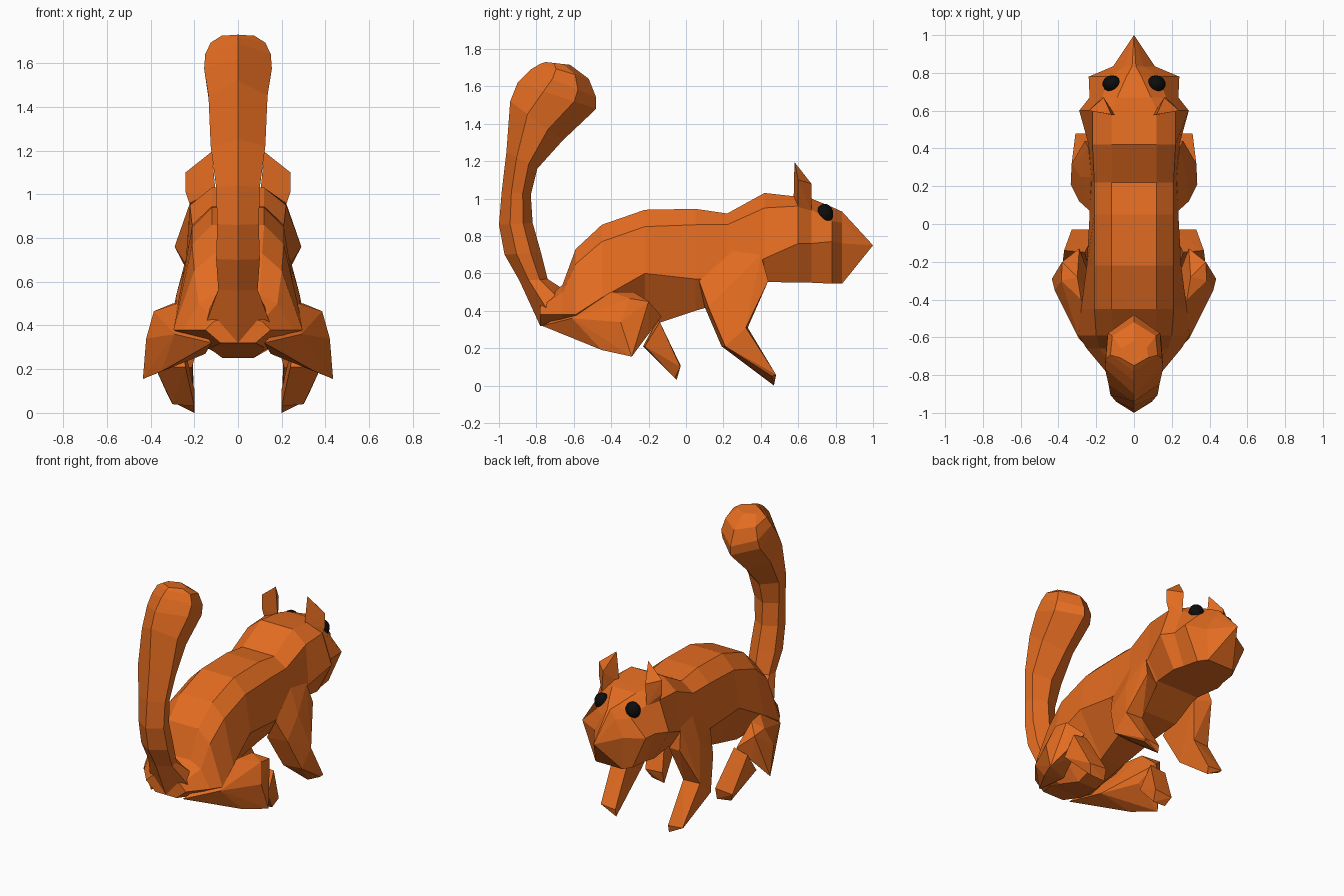
import bpy, bmesh
from mathutils import Vector


def material(name, color):
    m = bpy.data.materials.new(name)
    m.diffuse_color = (*color, 1)
    return m


FUR = material("orange fur", (0.77, 0.15, 0.015))
BLACK = material("eye black", (0.004, 0.004, 0.004))


def finish(name, bm, mat=FUR):
    bmesh.ops.remove_doubles(bm, verts=bm.verts, dist=0.0005)
    bmesh.ops.recalc_face_normals(bm, faces=bm.faces)
    me = bpy.data.meshes.new(name)
    bm.to_mesh(me)
    bm.free()
    me.materials.append(mat)
    ob = bpy.data.objects.new(name, me)
    bpy.context.collection.objects.link(ob)
    return ob


def loft(name, half_rings):
    """Skin half rings (top centre to bottom centre), mirrored across x."""
    bm = bmesh.new()
    rings = []
    for half in half_rings:
        full = half + [(-x, y, z) for x, y, z in half[-2:0:-1]]
        rings.append([bm.verts.new(p) for p in full])
    n = len(rings[0])
    for a, b in zip(rings, rings[1:]):
        for i in range(n):
            j = (i + 1) % n
            bm.faces.new((a[i], a[j], b[j], b[i]))
    bm.faces.new(rings[0])
    bm.faces.new(rings[-1])
    return finish(name, bm)


def hull_pair(name, pts):
    """Convex faceted part, made on both sides."""
    for side, s in (("right", 1), ("left", -1)):
        bm = bmesh.new()
        vs = [bm.verts.new((s * x, y, z)) for x, y, z in pts]
        res = bmesh.ops.convex_hull(bm, input=vs)
        junk = {g for g in res["geom_interior"] + res["geom_unused"]
                if isinstance(g, bmesh.types.BMVert)}
        bmesh.ops.delete(bm, geom=list(junk), context='VERTS')
        finish(f"{side}_{name}", bm)


# Body and head: y, top z/w, shoulder z/w, widest z/w, bottom z/w
body = [
    (-0.78, 0.43, 0.06, 0.42, 0.11, 0.38, 0.15, 0.32, 0.08),
    (-0.66, 0.54, 0.10, 0.50, 0.18, 0.38, 0.25, 0.30, 0.12),
    (-0.59, 0.73, 0.11, 0.65, 0.20, 0.38, 0.295, 0.28, 0.11),
    (-0.45, 0.86, 0.12, 0.77, 0.21, 0.47, 0.28, 0.25, 0.07),
    (-0.22, 0.94, 0.12, 0.85, 0.21, 0.60, 0.25, 0.31, 0.08),
    (0.05, 0.945, 0.12, 0.86, 0.21, 0.57, 0.235, 0.40, 0.12),
    (0.22, 0.92, 0.12, 0.86, 0.21, 0.57, 0.235, 0.45, 0.15),
    (0.42, 1.03, 0.12, 0.95, 0.22, 0.68, 0.24, 0.555, 0.16),
    (0.60, 1.01, 0.12, 0.96, 0.22, 0.76, 0.29, 0.55, 0.18),
    (0.67, 1.00, 0.09, 0.94, 0.17, 0.76, 0.235, 0.55, 0.16),
    (0.78, 0.955, 0.04, 0.88, 0.13, 0.77, 0.24, 0.545, 0.14),
    (0.835, 0.93, 0.01, 0.87, 0.05, 0.76, 0.11, 0.545, 0.10),
    (1.00, 0.75, 0, 0.75, 0, 0.75, 0, 0.75, 0),
]
loft("body_and_head", [
    [(0, y, zt), (wt, y, zt), (ws, y, zs), (wm, y, zm), (wb, y, zb), (0, y, zb)]
    for y, zt, wt, zs, ws, zm, wm, zb, wb in body])

# Tail: outer (y, z), inner (y, z), half width
tail = [
    (-0.78, 0.32, -0.60, 0.48, 0.16),
    (-0.89, 0.56, -0.74, 0.57, 0.09),
    (-0.97, 0.70, -0.775, 0.71, 0.10),
    (-1.00, 0.86, -0.82, 0.87, 0.095),
    (-0.985, 1.04, -0.83, 1.02, 0.10),
    (-0.96, 1.25, -0.795, 1.16, 0.125),
    (-0.94, 1.52, -0.66, 1.31, 0.135),
    (-0.90, 1.62, -0.48, 1.48, 0.155),
    (-0.83, 1.69, -0.48, 1.54, 0.15),
    (-0.78, 1.72, -0.52, 1.64, 0.125),
    (-0.75, 1.73, -0.62, 1.715, 0.075),
]
rings = []
for y0, z0, y1, z1, w in tail:
    a, b = Vector((0, y0, z0)), Vector((0, y1, z1))
    rings.append([tuple(a.lerp(b, t) + Vector((w * k, 0, 0)))
                  for t, k in ((0, 0), (0.33, 1), (0.72, 0.92), (1, 0))])
loft("tail", rings)

# Ears
hull_pair("ear", [(0.12, 0.58, 1.195), (0.24, 0.60, 1.10), (0.24, 0.60, 1.01),
                  (0.10, 0.575, 0.98), (0.16, 0.67, 1.08), (0.17, 0.67, 0.93),
                  (0.22, 0.60, 0.95)])

# Front legs
hull_pair("front_upper_leg", [
    (0.225, 0.25, 0.72), (0.24, 0.40, 0.70), (0.235, 0.07, 0.56), (0.28, 0.25, 0.55),
    (0.26, 0.44, 0.56), (0.15, 0.10, 0.42), (0.15, 0.40, 0.54), (0.29, 0.12, 0.42),
    (0.335, 0.21, 0.21), (0.21, 0.19, 0.21), (0.33, 0.32, 0.31), (0.21, 0.33, 0.31)])
hull_pair("front_lower_leg", [
    (0.335, 0.21, 0.21), (0.21, 0.19, 0.21), (0.33, 0.32, 0.31), (0.21, 0.33, 0.31),
    (0.30, 0.46, 0.05), (0.20, 0.47, 0.0), (0.31, 0.48, 0.06), (0.20, 0.48, 0.05)])

# Hind legs
hull_pair("thigh", [
    (0.29, -0.61, 0.36), (0.28, -0.40, 0.50), (0.30, -0.28, 0.50), (0.385, -0.30, 0.465),
    (0.38, -0.20, 0.45), (0.29, -0.13, 0.37), (0.42, -0.35, 0.34), (0.435, -0.29, 0.155),
    (0.35, -0.45, 0.19), (0.12, -0.77, 0.32), (0.15, -0.50, 0.27), (0.36, -0.20, 0.28),
    (0.26, -0.27, 0.28)])
hull_pair("hind_foot", [
    (0.26, -0.15, 0.36), (0.37, -0.14, 0.34), (0.24, -0.23, 0.21), (0.38, -0.22, 0.21),
    (0.20, -0.03, 0.11), (0.33, -0.03, 0.10), (0.20, -0.05, 0.03), (0.30, -0.06, 0.04)])

# Eyes
for side, s in (("right", 1), ("left", -1)):
    bm = bmesh.new()
    bmesh.ops.create_uvsphere(bm, u_segments=14, v_segments=10, radius=1)
    eye = finish(f"{side}_eye", bm, BLACK)
    eye.scale = (0.05, 0.045, 0.054)
    eye.location = (s * 0.117, 0.742, 0.918)
